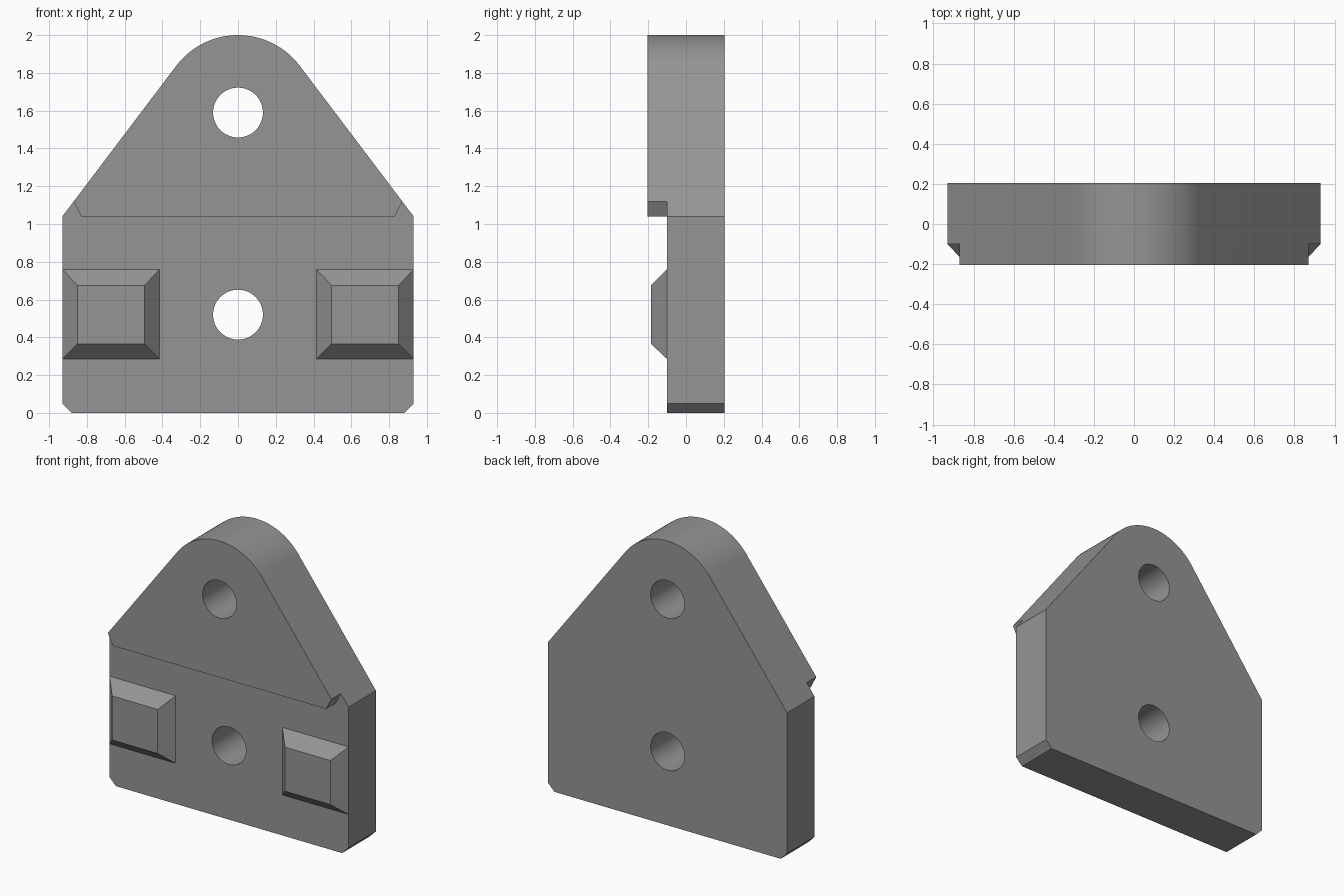
import bpy
import bmesh
import math

if "Cube" in bpy.data.objects:
    bpy.data.objects.remove(bpy.data.objects["Cube"])

FRONT, STEP, BACK = -0.205, -0.10, 0.205   # depth levels along y
HALF_W, SHOULDER = 0.93, 1.04              # half width, height of the step
TOP_Z, TOP_R = 1.59, 0.41                  # centre and radius of rounded top
HOLE_R = 0.132

grey = bpy.data.materials.new("plain grey")
grey.diffuse_color = (0.30, 0.30, 0.30, 1)
grey.use_nodes = True
grey.node_tree.nodes["Principled BSDF"].inputs["Base Color"].default_value = grey.diffuse_color


def loft(name, front, y0, back, y1):
    """Solid between two matching (x, z) outlines at depths y0 and y1."""
    bm = bmesh.new()
    a = [bm.verts.new((x, y0, z)) for x, z in front]
    b = [bm.verts.new((x, y1, z)) for x, z in back]
    bm.faces.new(a)
    bm.faces.new(b[::-1])
    for i in range(len(a)):
        j = (i + 1) % len(a)
        bm.faces.new((a[j], a[i], b[i], b[j]))
    bmesh.ops.recalc_face_normals(bm, faces=bm.faces)
    mesh = bpy.data.meshes.new(name)
    bm.to_mesh(mesh)
    bm.free()
    mesh.materials.append(grey)
    obj = bpy.data.objects.new(name, mesh)
    bpy.context.collection.objects.link(obj)
    return obj


def mirrored(half):
    """Complete a right-hand outline with its left-hand reflection."""
    return half + [(-x, z) for x, z in reversed(half)]


def rect(x0, x1, z0, z1):
    return [(x0, z0), (x1, z0), (x1, z1), (x0, z1)]


def combine(target, tool, operation):
    """Apply a boolean to the target and remove the tool."""
    tool.hide_render = True
    mod = target.modifiers.new(operation, 'BOOLEAN')
    mod.operation, mod.solver, mod.object = operation, 'EXACT', tool
    bpy.context.view_layer.objects.active = target
    bpy.ops.object.modifier_apply(modifier=mod.name)
    bpy.data.objects.remove(tool)


# Plate: chamfered base, straight sides, slopes tangent to a rounded top
dx, dz = HALF_W, SHOULDER - TOP_Z
tangent = math.atan2(dz, dx) + math.acos(TOP_R / math.hypot(dx, dz))
half = [(HALF_W - 0.05, 0), (HALF_W, 0.05), (HALF_W, SHOULDER)]
N = 16
for i in range(N):
    t = tangent + (math.pi / 2 - tangent) * i / (N - 0.5)
    half.append((TOP_R * math.cos(t), TOP_Z + TOP_R * math.sin(t)))
outline = mirrored(half)
outline.insert(len(half), (0, TOP_Z + TOP_R))
plate = loft("mounting_plate", outline, FRONT, outline, BACK)

# Step: thin the lower front, with slanted notches at the shoulders
step = mirrored([(1.1, -0.1), (1.1, 1.20), (0.91, 1.20), (0.83, SHOULDER)])
combine(plate, loft("step_cutter", step, FRONT - 0.1, step, STEP), 'DIFFERENCE')

# Two raised pads with sloped borders
for side in (-1, 1):
    base = [(side * x, z) for x, z in rect(0.415, HALF_W, 0.285, 0.76)]
    face = [(side * x, z) for x, z in rect(0.495, 0.85, 0.365, 0.675)]
    combine(plate, loft("pad", face, -0.185, base, STEP), 'UNION')

# Two round through holes
for z in (0.52, TOP_Z):
    ring = [(HOLE_R * math.cos(math.tau * i / 48), z + HOLE_R * math.sin(math.tau * i / 48))
            for i in range(48)]
    combine(plate, loft("hole_cutter", ring, -0.4, ring, 0.4), 'DIFFERENCE')

# Smooth the curved walls, keep the corners crisp
bpy.ops.object.select_all(action='DESELECT')
plate.select_set(True)
bpy.context.view_layer.objects.active = plate
bpy.ops.object.shade_smooth_by_angle(angle=math.radians(20))
